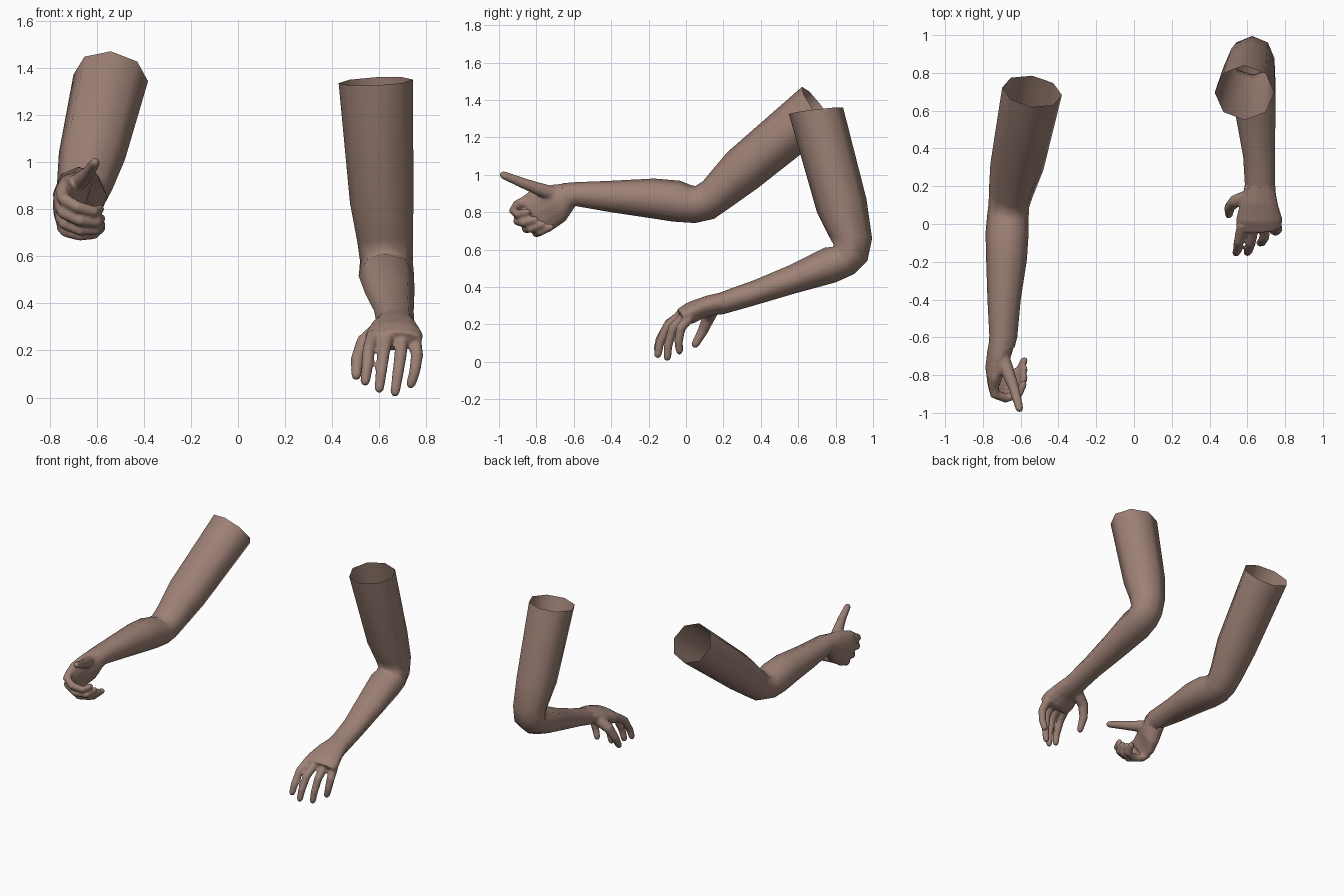
import bpy, bmesh, math
from mathutils import Vector

skin = bpy.data.materials.new("brown_skin")
skin.diffuse_color = (0.34, 0.22, 0.18, 1)


def loft(bm, rings, cap_start, cap_end):
    """Bridge rings of points into a tube."""
    loops = [[bm.verts.new(p) for p in ring] for ring in rings]
    n = len(loops[0])
    for a, b in zip(loops, loops[1:]):
        for i in range(n):
            bm.faces.new((a[i], a[(i + 1) % n], b[(i + 1) % n], b[i]))
    if cap_start:
        bm.faces.new(loops[0])
    if cap_end:
        bm.faces.new(loops[-1])


def frame_tangent(pts, i):
    return (pts[min(i + 1, len(pts) - 1)] - pts[max(i - 1, 0)]).normalized()


def section_rings(sections, sides):
    """Each section: two outline points in the side view (y, z), centre x, half width."""
    mids = [Vector((x, (y1 + y2) / 2, (z1 + z2) / 2)) for y1, z1, y2, z2, x, w in sections]
    rings = []
    for i, (y1, z1, y2, z2, x, w) in enumerate(sections):
        up = Vector((0, y1 - y2, z1 - z2)) / 2
        side = frame_tangent(mids, i).cross(up).normalized() * w
        rings.append([mids[i] + side * math.cos(t) + up * math.sin(t)
                      for t in (2 * math.pi * k / sides for k in range(sides))])
    return rings


def finger_rings(pts, r0, r1, ref, sides=10):
    """Tapered round tube with a rounded tip."""
    pts = [Vector(p) for p in pts]
    n = len(pts)
    spec = [(p, frame_tangent(pts, i), r0 + (r1 - r0) * i / (n - 1)) for i, p in enumerate(pts)]
    p, t, r = spec[-1]
    spec += [(p + t * r * 0.6, t, r * 0.8), (p + t * r, t, r * 0.35)]
    rings = []
    for p, t, r in spec:
        a = (ref - t * ref.dot(t)).normalized()
        b = t.cross(a)
        rings.append([p + (a * math.cos(k) + b * math.sin(k)) * r
                      for k in (2 * math.pi * j / sides for j in range(sides))])
    return rings


def finish(bm, name):
    bmesh.ops.recalc_face_normals(bm, faces=bm.faces)
    for f in bm.faces:
        f.smooth = True
    me = bpy.data.meshes.new(name)
    bm.to_mesh(me)
    bm.free()
    me.materials.append(skin)
    ob = bpy.data.objects.new(name, me)
    bpy.context.collection.objects.link(ob)
    return ob


def arm(name, sections):
    bm = bmesh.new()
    loft(bm, section_rings(sections, 8), False, False)
    return finish(bm, name)


def hand(name, palm, fingers, thumb, ref):
    bm = bmesh.new()
    loft(bm, section_rings(palm, 14), True, True)
    for f in fingers:
        loft(bm, finger_rings(f, 0.030, 0.021, ref), True, True)
    loft(bm, finger_rings(thumb, 0.042, 0.022, ref), True, True)
    ob = finish(bm, name)
    # fuse palm and fingers into one soft skin
    m = ob.modifiers.new("fuse", 'REMESH')
    m.mode = 'VOXEL'
    m.voxel_size = 0.008
    m.use_smooth_shade = True
    s = ob.modifiers.new("soften", 'SMOOTH')
    s.factor = 0.5
    s.iterations = 5
    return ob


# Bent arm, palm down (x > 0): shoulder opening to wrist
arm("lowered_arm", [
    (0.55, 1.325, 0.84, 1.36, 0.585, 0.158),
    (0.70, 0.80, 0.965, 0.87, 0.61, 0.135),
    (0.765, 0.67, 0.995, 0.66, 0.625, 0.118),
    (0.79, 0.625, 0.97, 0.54, 0.63, 0.112),
    (0.785, 0.615, 0.90, 0.47, 0.63, 0.115),
    (0.74, 0.61, 0.80, 0.425, 0.63, 0.118),
    (0.55, 0.515, 0.58, 0.365, 0.645, 0.104),
    (0.36, 0.435, 0.36, 0.30, 0.662, 0.084),
    (0.22, 0.385, 0.20, 0.255, 0.667, 0.080),
    (0.17, 0.365, 0.15, 0.25, 0.665, 0.086),
])

# Its relaxed hand
hand("open_hand", [
    (0.22, 0.38, 0.20, 0.26, 0.667, 0.076),
    (0.11, 0.355, 0.10, 0.235, 0.662, 0.102),
    (0.01, 0.32, 0.04, 0.205, 0.662, 0.124),
    (-0.05, 0.28, 0.0, 0.20, 0.665, 0.118),
], [
    [(0.575, 0.0, 0.265), (0.555, -0.09, 0.205), (0.547, -0.14, 0.12), (0.54, -0.153, 0.07)],
    [(0.635, -0.01, 0.265), (0.618, -0.10, 0.19), (0.607, -0.14, 0.10), (0.60, -0.15, 0.04)],
    [(0.695, 0.0, 0.25), (0.69, -0.07, 0.18), (0.677, -0.095, 0.09), (0.667, -0.10, 0.025)],
    [(0.75, 0.02, 0.24), (0.76, -0.028, 0.18), (0.75, -0.04, 0.11), (0.735, -0.035, 0.06)],
], [(0.60, 0.14, 0.285), (0.535, 0.12, 0.235), (0.507, 0.09, 0.165), (0.502, 0.05, 0.095)],
    Vector((1, 0, 0)))

# Reaching arm (x < 0): shoulder opening to wrist
arm("reaching_arm", [
    (0.62, 1.47, 0.785, 1.245, -0.54, 0.160),
    (0.22, 1.12, 0.385, 0.93, -0.62, 0.142),
    (0.09, 0.965, 0.23, 0.82, -0.652, 0.118),
    (0.05, 0.94, 0.15, 0.765, -0.662, 0.108),
    (0.025, 0.945, 0.05, 0.742, -0.668, 0.110),
    (-0.03, 0.968, -0.07, 0.75, -0.672, 0.114),
    (-0.17, 0.98, -0.20, 0.77, -0.675, 0.108),
    (-0.40, 0.968, -0.40, 0.80, -0.688, 0.088),
    (-0.60, 0.96, -0.59, 0.833, -0.692, 0.074),
    (-0.66, 0.955, -0.62, 0.81, -0.70, 0.070),
])

# Its half-closed hand with raised thumb
hand("curled_hand", [
    (-0.60, 0.957, -0.59, 0.837, -0.692, 0.070),
    (-0.71, 0.95, -0.645, 0.75, -0.712, 0.066),
    (-0.83, 0.92, -0.70, 0.71, -0.738, 0.050),
    (-0.89, 0.875, -0.755, 0.695, -0.742, 0.036),
], [
    [(-0.745, -0.84, 0.865), (-0.737, -0.90, 0.84), (-0.68, -0.922, 0.808), (-0.61, -0.90, 0.79), (-0.587, -0.85, 0.80)],
    [(-0.752, -0.82, 0.815), (-0.742, -0.885, 0.787), (-0.67, -0.90, 0.752), (-0.60, -0.87, 0.745), (-0.582, -0.81, 0.76)],
    [(-0.752, -0.79, 0.77), (-0.735, -0.84, 0.74), (-0.67, -0.855, 0.712), (-0.605, -0.83, 0.712), (-0.582, -0.77, 0.735)],
    [(-0.745, -0.75, 0.73), (-0.73, -0.785, 0.708), (-0.67, -0.80, 0.69), (-0.61, -0.78, 0.695), (-0.582, -0.725, 0.72)],
], [(-0.70, -0.70, 0.895), (-0.665, -0.79, 0.925), (-0.635, -0.87, 0.955), (-0.607, -0.975, 0.998)],
    Vector((0, 0, 1)))
